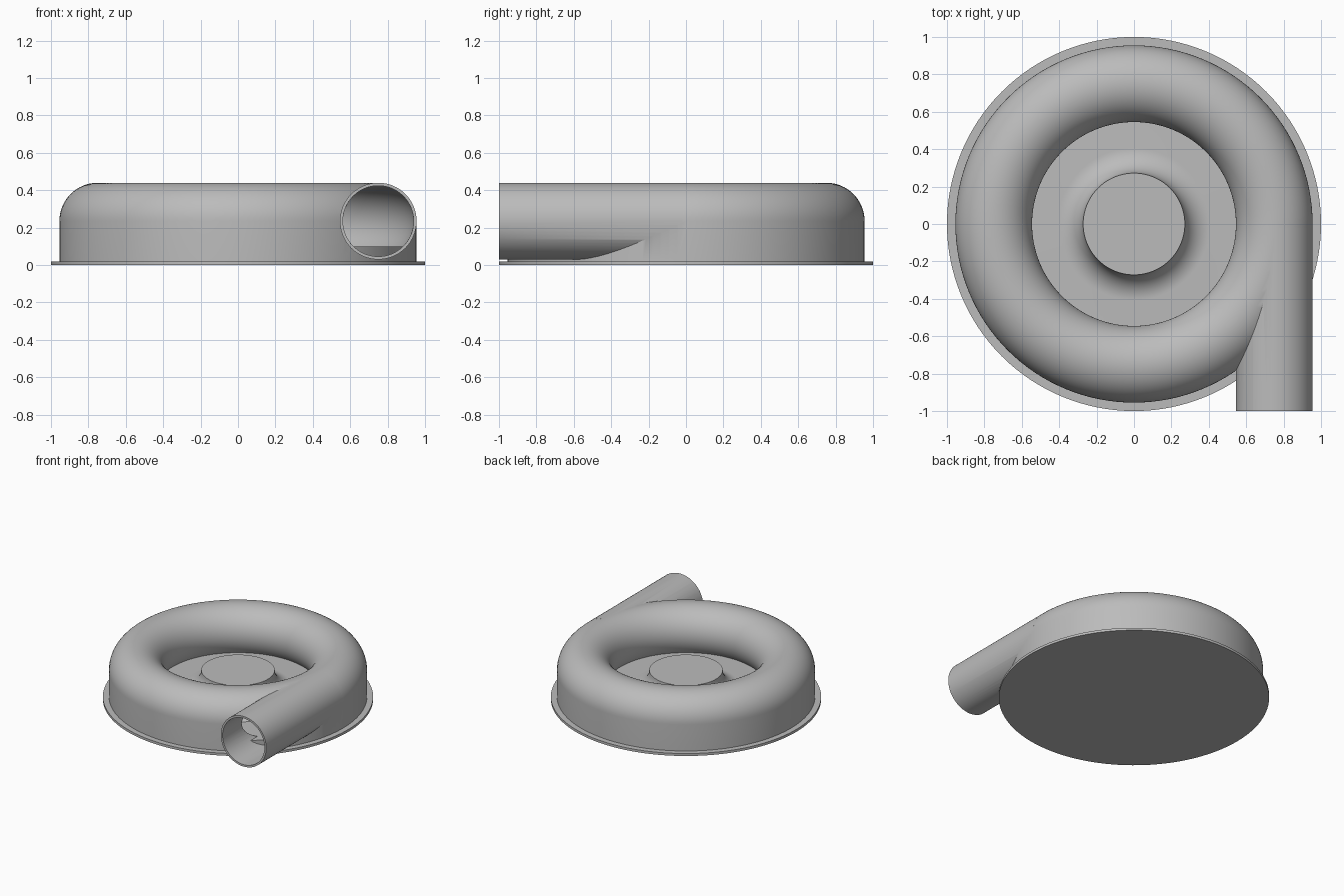
import bpy, bmesh, math
from mathutils import Matrix

cube = bpy.data.objects.get("Cube")
if cube:
    bpy.data.objects.remove(cube, do_unlink=True)

RING, TUBE, WALL, MID = 0.75, 0.205, 0.016, 0.235   # scroll radius, tube radius, wall, tube height
FLOOR, PLATE, HUB = 0.10, 0.02, 0.272

metal = bpy.data.materials.new("grey_metal")
metal.use_nodes = True
colour = (0.5, 0.5, 0.5, 1)
metal.diffuse_color = colour
metal.node_tree.nodes["Principled BSDF"].inputs["Base Color"].default_value = colour


def add_object(name, bm):
    bmesh.ops.remove_doubles(bm, verts=bm.verts, dist=1e-5)
    bmesh.ops.recalc_face_normals(bm, faces=bm.faces)
    mesh = bpy.data.meshes.new(name)
    bm.to_mesh(mesh)
    bm.free()
    mesh.materials.append(metal)
    obj = bpy.data.objects.new(name, mesh)
    bpy.context.collection.objects.link(obj)
    return obj


def arc(cx, cz, radius, start, end, steps):
    angles = [math.radians(start + (end - start) * i / steps) for i in range(steps + 1)]
    return [(cx + radius * math.cos(a), cz + radius * math.sin(a)) for a in angles]


def revolve(name, profile, closed=False, steps=128):
    bm = bmesh.new()
    verts = [bm.verts.new((r, 0, z)) for r, z in profile]
    edges = [bm.edges.new(pair) for pair in zip(verts, verts[1:])]
    if closed:
        edges.append(bm.edges.new((verts[-1], verts[0])))
    bmesh.ops.spin(bm, geom=verts + edges, cent=(0, 0, 0), axis=(0, 0, 1),
                   angle=math.tau, steps=steps, use_merge=True)
    return add_object(name, bm)


def tube_along_y(name, radius, y0, y1):
    bm = bmesh.new()
    place = Matrix.Translation((RING, (y0 + y1) / 2, MID)) @ Matrix.Rotation(math.pi / 2, 4, "X")
    bmesh.ops.create_cone(bm, cap_ends=True, segments=64, radius1=radius, radius2=radius,
                          depth=y1 - y0, matrix=place)
    return add_object(name, bm)


def select(obj):
    bpy.ops.object.select_all(action="DESELECT")
    obj.select_set(True)
    bpy.context.view_layer.objects.active = obj


def combine(obj, other, operation):
    select(obj)
    mod = obj.modifiers.new("combine", "BOOLEAN")
    mod.operation, mod.solver, mod.object = operation, "EXACT", other
    bpy.ops.object.modifier_apply(modifier=mod.name)
    bpy.data.objects.remove(other, do_unlink=True)


# Scroll housing: round tube with a straight outer skirt, joined to the outlet pipe
outside = [(RING + TUBE, PLATE)] + arc(RING, MID, TUBE, 0, 270, 48) + [(RING, PLATE)]
housing = revolve("scroll_housing", outside, closed=True)
combine(housing, tube_along_y("outlet_pipe", TUBE, -1.0, -0.02), "UNION")

# Hollow out the scroll and the outlet
bore = TUBE - WALL
cavity = revolve("scroll_cavity", arc(RING, MID, bore, 0, 352.5, 47), closed=True)
combine(housing, cavity, "DIFFERENCE")
combine(housing, tube_along_y("outlet_bore", bore, -1.05, -0.01), "DIFFERENCE")

# Floor with flared centre hub
fillet = MID - FLOOR
hub_profile = [(0, MID)] + arc(HUB + fillet, MID, fillet, 180, 270, 16)
hub_profile += [(RING + TUBE - 0.006, FLOOR), (RING + TUBE - 0.006, PLATE / 2), (0, PLATE / 2)]
floor = revolve("floor_and_hub", hub_profile)

# Round base plate
plate = revolve("base_plate", [(0, PLATE), (1, PLATE), (1, 0), (0, 0)])

for part in (housing, floor, plate):
    select(part)
    bpy.ops.object.shade_smooth_by_angle(angle=math.radians(30))
